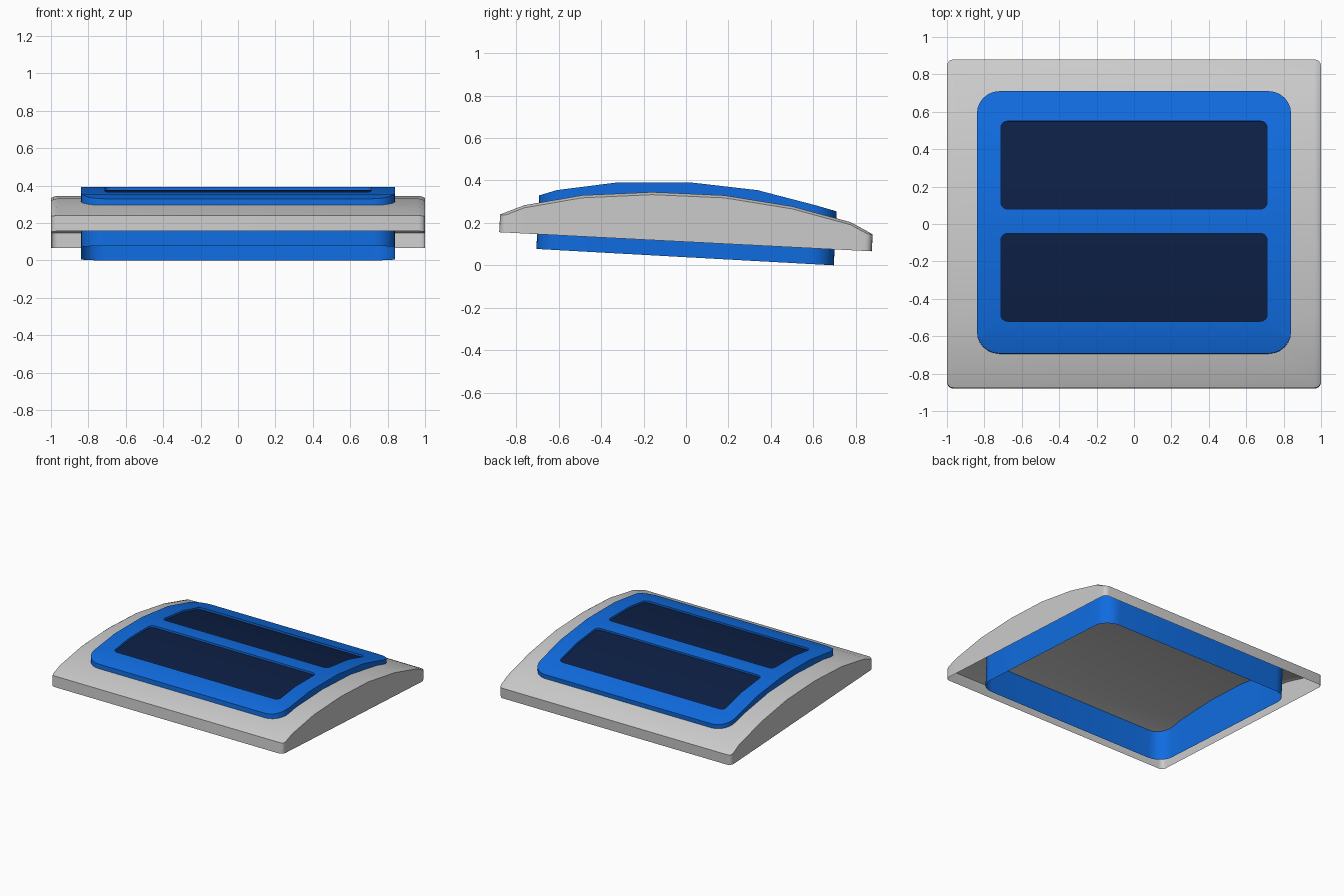
import bpy, bmesh
from math import cos, sin, pi

if "Cube" in bpy.data.objects:
    bpy.data.objects.remove(bpy.data.objects["Cube"])

TILT = 0.053  # whole part leans slightly towards the back

# side profiles (y, z) of the two curved skins
SHELL = [(-0.88, 0.238), (-0.762, 0.283), (-0.49, 0.33), (-0.16, 0.345),
         (0.18, 0.33), (0.50, 0.278), (0.776, 0.203), (0.88, 0.146)]
FRAME = [(-0.70, 0.327), (-0.61, 0.354), (-0.318, 0.391), (0.016, 0.391),
         (0.337, 0.354), (0.61, 0.283), (0.71, 0.254)]
WINDOWS = [(-0.52, -0.05), (0.08, 0.55)]  # y ranges
WIN_X, DEPTH = 0.712, 0.015


def height(profile, y):
    for (y0, z0), (y1, z1) in zip(profile, profile[1:]):
        if y <= y1 or y1 == profile[-1][0]:
            return z0 + (z1 - z0) * (y - y0) / (y1 - y0)


def rounded_loop(bm, hx, y0, y1, r, seg):
    pts = []
    for cx, cy, a0 in ((hx - r, y1 - r, 0), (r - hx, y1 - r, 1),
                       (r - hx, y0 + r, 2), (hx - r, y0 + r, 3)):
        for i in range(seg + 1):
            a = (a0 + i / seg) * pi / 2
            pts.append(bm.verts.new((cx + r * cos(a), cy + r * sin(a), 0)))
    return [bm.edges.new((pts[i - 1], pts[i])) for i in range(len(pts))]


def curved_skin(loops, profile, xcuts=(), drop=lambda x: 0):
    """Flat outline with holes, sliced at the profile points and bent over them."""
    bm = bmesh.new()
    edges = [e for args in loops for e in rounded_loop(bm, *args)]
    bmesh.ops.triangle_fill(bm, edges=edges, use_beauty=True, normal=(0, 0, 1))
    cuts = [((0, y, 0), (0, 1, 0)) for y, _ in profile[1:-1]]
    cuts += [((x, 0, 0), (1, 0, 0)) for x in xcuts]
    for co, no in cuts:
        bmesh.ops.bisect_plane(bm, geom=bm.verts[:] + bm.edges[:] + bm.faces[:],
                               dist=1e-5, plane_co=co, plane_no=no)
    for v in bm.verts:
        v.co.z = height(profile, v.co.y) - drop(v.co.x)
    return bm


def wall(bm, edges, bottom):
    """Pull border edges down to the bottom height, along the tilted axis."""
    ret = bmesh.ops.extrude_edge_only(bm, edges=edges)
    for v in ret["geom"]:
        if isinstance(v, bmesh.types.BMVert):
            z = bottom(v.co)
            v.co.y -= TILT * (v.co.z - z)
            v.co.z = z


def finish(bm, name, color=None):
    bmesh.ops.recalc_face_normals(bm, faces=bm.faces)
    if sum(f.normal.z * f.calc_area() for f in bm.faces) < 0:
        bmesh.ops.reverse_faces(bm, faces=bm.faces)
    me = bpy.data.meshes.new(name)
    bm.to_mesh(me)
    bm.free()
    ob = bpy.data.objects.new(name, me)
    bpy.context.collection.objects.link(ob)
    if color:
        mat = bpy.data.materials.new(name + "_paint")
        mat.diffuse_color = (*color, 1)
        mat.use_nodes = True
        mat.node_tree.nodes["Principled BSDF"].inputs["Base Color"].default_value = mat.diffuse_color
        me.materials.append(mat)
    bpy.ops.object.select_all(action='DESELECT')
    ob.select_set(True)
    bpy.context.view_layer.objects.active = ob
    bpy.ops.object.shade_smooth_by_angle(angle=pi / 6)


# grey curved roof shell, open below, softly rolled side rims
bm = curved_skin([(1.0, -0.876, 0.88, 0.035, 4)], SHELL,
                 (-0.988, -0.965, 0.965, 0.988),
                 lambda x: 10 * max(0, abs(x) - 0.965) ** 2)
wall(bm, [e for e in bm.edges if e.is_boundary],
     lambda c: 0.111 - 0.0512 * c.y)
finish(bm, "roof_shell")

# blue frame with two window openings, skirt passing through the shell
win_loops = [(WIN_X, y0, y1, 0.035, 4) for y0, y1 in WINDOWS]
bm = curved_skin([(0.84, -0.692, 0.71, 0.12, 6)] + win_loops, FRAME)
rim, holes = [], []
for e in [e for e in bm.edges if e.is_boundary]:
    mid = (e.verts[0].co + e.verts[1].co) / 2
    (holes if abs(mid.x) < 0.75 and abs(mid.y) < 0.6 else rim).append(e)
wall(bm, rim, lambda c: 0.039 - 0.055 * c.y)
wall(bm, holes, lambda c: c.z - DEPTH)
finish(bm, "window_frame", (0.005, 0.15, 0.75))

# dark recessed panes
for name, loop in zip(("front_pane", "back_pane"), win_loops):
    bm = curved_skin([loop], FRAME)
    for v in bm.verts:
        v.co.z -= DEPTH
        v.co.y -= TILT * DEPTH
    finish(bm, name, (0.004, 0.014, 0.06))
